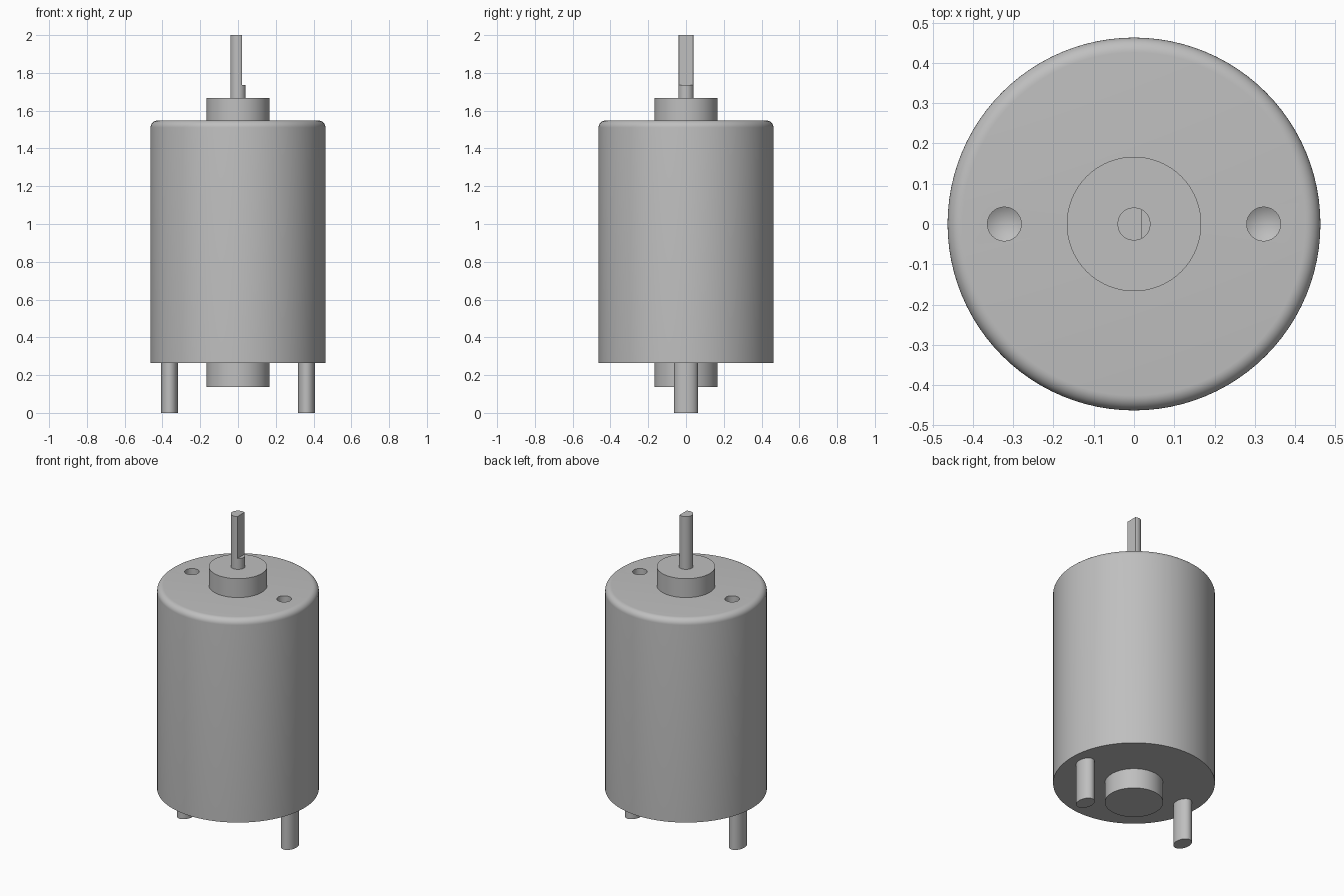
import bpy, bmesh, math
from mathutils import Matrix

cube = bpy.data.objects.get("Cube")
if cube:
    bpy.data.objects.remove(cube, do_unlink=True)

grey = bpy.data.materials.new("metal_grey")
grey.use_nodes = True
colour = (0.52, 0.52, 0.52, 1)
grey.diffuse_color = colour
grey.node_tree.nodes["Principled BSDF"].inputs["Base Color"].default_value = colour


def lathe(name, profile, segments=96, x=0.0, y_scale=1.0):
    """Revolve (radius, height) points about z; radius 0 makes a tip."""
    bm = bmesh.new()
    verts = [bm.verts.new((r, 0, z)) for r, z in profile]
    edges = [bm.edges.new(pair) for pair in zip(verts, verts[1:])]
    bmesh.ops.spin(bm, geom=verts + edges, cent=(0, 0, 0), axis=(0, 0, 1),
                   angle=math.tau, steps=segments, use_merge=True)
    bmesh.ops.remove_doubles(bm, verts=bm.verts, dist=0.00001)
    bmesh.ops.recalc_face_normals(bm, faces=bm.faces)
    bm.transform(Matrix.Translation((x, 0, 0)) @ Matrix.Diagonal((1, y_scale, 1, 1)))
    mesh = bpy.data.meshes.new(name)
    bm.to_mesh(mesh)
    bm.free()
    mesh.materials.append(grey)
    obj = bpy.data.objects.new(name, mesh)
    bpy.context.collection.objects.link(obj)
    return obj


def rod(name, radius, bottom, top, **options):
    return lathe(name, [(0, bottom), (radius, bottom), (radius, top), (0, top)], **options)


def cut(obj, cutter):
    mod = obj.modifiers.new(cutter.name, 'BOOLEAN')
    mod.operation = 'DIFFERENCE'
    mod.solver = 'EXACT'
    mod.object = cutter
    cutter.hide_render = True
    cutter.hide_set(True)


# Main can with a rounded upper rim
RADIUS, BASE, TOP, FILLET = 0.463, 0.265, 1.548, 0.037
rim = [(RADIUS - FILLET * (1 - math.cos(a)), TOP - FILLET * (1 - math.sin(a)))
       for a in (math.pi / 2 * i / 8 for i in range(9))]
can = lathe("motor_can", [(0, BASE), (RADIUS, BASE)] + rim + [(0, TOP)])

# Bearing housings at both ends
front_boss = rod("upper_bearing_housing", 0.167, TOP, 1.667)
rear_boss = rod("lower_bearing_housing", 0.167, 0.138, BASE)

# Drive shaft with a flat on its upper part
shaft = rod("drive_shaft", 0.041, 1.64, 2.0, segments=48)
bpy.ops.mesh.primitive_cube_add(size=1, location=(0.12, 0, 1.935))
flat_cutter = bpy.context.object
flat_cutter.name = "shaft_flat_cutter"
flat_cutter.scale = (0.2, 0.2, 0.4)
flat_cutter.data.materials.append(grey)
cut(shaft, flat_cutter)

parts = [can, front_boss, rear_boss, shaft]
for side, label in ((1, "left"), (-1, "right")):
    # Drilled mounting hole with a conical bottom
    drill = lathe(label + "_hole_cutter",
                  [(0, 1.36), (0.042, 1.385), (0.042, 1.6), (0, 1.6)],
                  segments=32, x=side * 0.322)
    cut(can, drill)
    # Oval terminal post
    parts.append(rod(label + "_terminal", 0.045, 0, BASE, segments=48,
                     x=side * 0.363, y_scale=1.4))

# Smooth round walls, crisp edges
for obj in bpy.context.selected_objects:
    obj.select_set(False)
for obj in parts:
    bpy.context.view_layer.objects.active = obj
    obj.select_set(True)
    for mod in list(obj.modifiers):
        bpy.ops.object.modifier_apply(modifier=mod.name)
bpy.ops.object.shade_smooth_by_angle(angle=math.radians(30))
